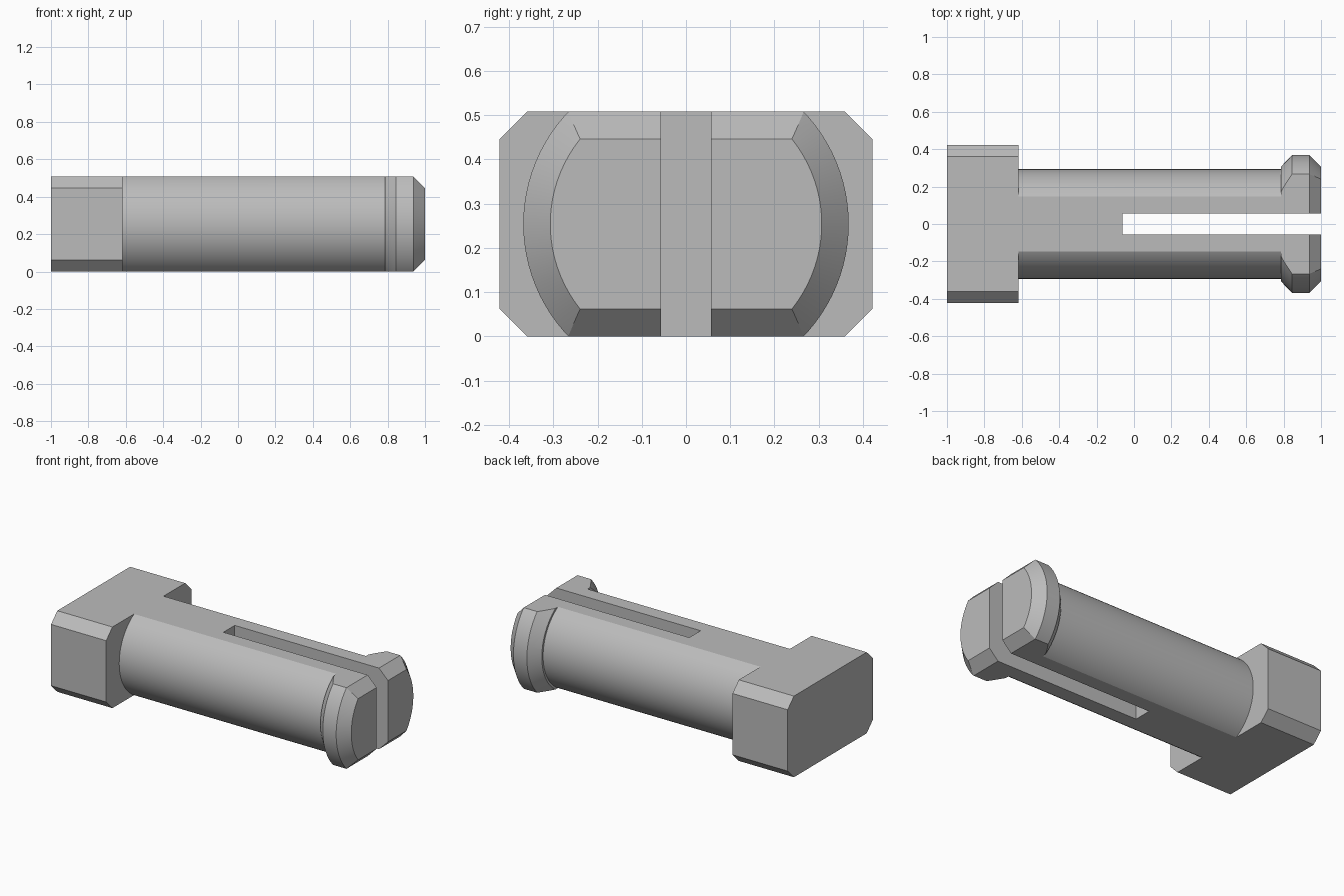
import bpy, bmesh
from math import radians, tau
from mathutils import Matrix, Vector

cube = bpy.data.objects.get("Cube")
if cube:
    bpy.data.objects.remove(cube)

H = 0.508          # overall height
MID = H / 2

grey = bpy.data.materials.new("light_grey")
grey.use_nodes = True
grey.diffuse_color = (0.5, 0.5, 0.5, 1)
grey.node_tree.nodes["Principled BSDF"].inputs["Base Color"].default_value = (0.5, 0.5, 0.5, 1)


def make_object(name, bm):
    bmesh.ops.recalc_face_normals(bm, faces=bm.faces)
    mesh = bpy.data.meshes.new(name)
    bm.to_mesh(mesh)
    bm.free()
    obj = bpy.data.objects.new(name, mesh)
    bpy.context.collection.objects.link(obj)
    mesh.materials.append(grey)
    return obj


def box(name, low, high):
    low, high = Vector(low), Vector(high)
    bm = bmesh.new()
    bmesh.ops.create_cube(bm, size=1, matrix=Matrix.Translation((low + high) / 2)
                          @ Matrix.Diagonal((*(high - low), 1)))
    return make_object(name, bm)


def lathe(name, profile):
    """Revolve (x, radius) points about the pin's long axis."""
    bm = bmesh.new()
    verts = [bm.verts.new((x, r, MID)) for x, r in profile]
    edges = [bm.edges.new(pair) for pair in zip(verts, verts[1:])]
    bmesh.ops.spin(bm, geom=verts + edges, cent=(0, 0, MID), axis=(1, 0, 0),
                   angle=tau, steps=96, use_merge=False)
    bmesh.ops.remove_doubles(bm, verts=bm.verts, dist=1e-5)
    return make_object(name, bm)


def combine(target, other, operation):
    mod = target.modifiers.new(operation, 'BOOLEAN')
    mod.operation, mod.object, mod.solver = operation, other, 'EXACT'
    bpy.ops.object.select_all(action='DESELECT')
    bpy.context.view_layer.objects.active = target
    target.select_set(True)
    bpy.ops.object.modifier_apply(modifier=mod.name)
    bpy.data.objects.remove(other)


def trim(obj, point, normal):
    """Cut off everything beyond a plane and cap the opening."""
    bm = bmesh.new()
    bm.from_mesh(obj.data)
    cut = bmesh.ops.bisect_plane(bm, geom=bm.verts[:] + bm.edges[:] + bm.faces[:],
                                 plane_co=point, plane_no=normal, clear_outer=True)
    rim = [e for e in cut["geom_cut"] if isinstance(e, bmesh.types.BMEdge) and e.is_boundary]
    bmesh.ops.edgeloop_fill(bm, edges=rim)
    bmesh.ops.recalc_face_normals(bm, faces=bm.faces)
    bm.to_mesh(obj.data)
    bm.free()


# Round shaft with a bevelled snap collar, joined to the wide head
pin = lathe("clip_pin", [(-0.8, 0), (-0.8, 0.293), (0.785, 0.293), (0.785, 0.306),
                         (0.845, 0.368), (0.938, 0.368), (1, 0.307), (1, 0)])
head = box("head", (-1, -0.422, -0.2), (-0.618, 0.422, 0.7))
combine(pin, head, 'UNION')

# Flat top and bottom, then bevels on the head edges and the collar tip
for s in (-1, 1):
    trim(pin, (0, 0, MID + s * MID), (0, 0, s))
for s in (-1, 1):
    trim(pin, (0.938, 0, MID + s * MID), (1, 0, s))
    for side in (-1, 1):
        trim(pin, (0, side * 0.36, MID + s * MID), (0, side, s))

# Slot that splits the end into two prongs
combine(pin, box("slot_cutter", (-0.062, -0.056, -0.2), (1.2, 0.056, 0.8)), 'DIFFERENCE')

bpy.ops.object.shade_smooth_by_angle(angle=radians(15))
